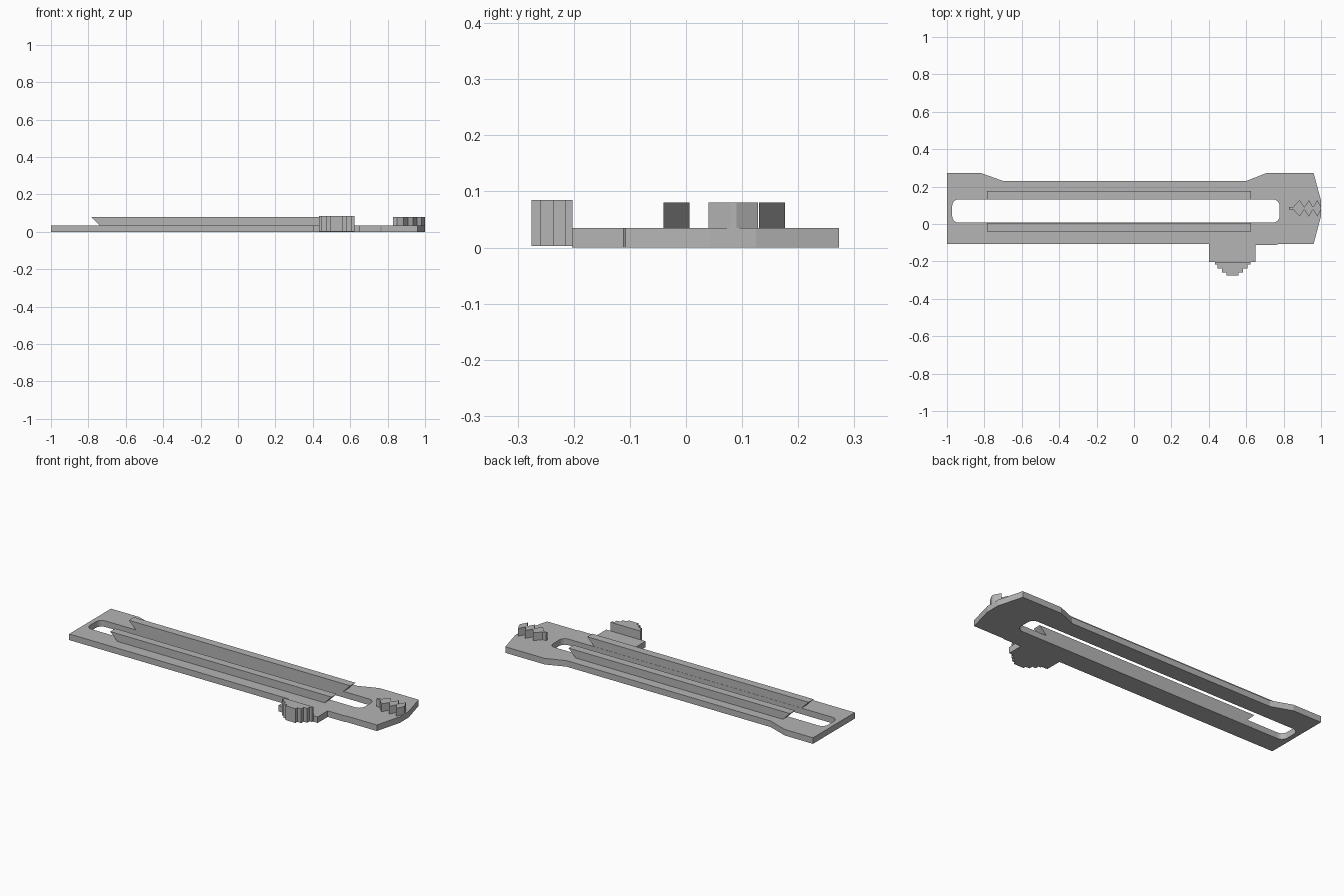
import bpy, bmesh, math
from mathutils import Vector

cube = bpy.data.objects.get("Cube")
if cube:
    bpy.data.objects.remove(cube, do_unlink=True)

# One plain grey for everything
grey = bpy.data.materials.new("plain_grey")
grey.use_nodes = True
colour = (0.46, 0.46, 0.46, 1)
grey.diffuse_color = colour
grey.node_tree.nodes["Principled BSDF"].inputs["Base Color"].default_value = colour


def finish(name, bm):
    bmesh.ops.recalc_face_normals(bm, faces=bm.faces)
    mesh = bpy.data.meshes.new(name)
    bm.to_mesh(mesh)
    bm.free()
    mesh.materials.append(grey)
    obj = bpy.data.objects.new(name, mesh)
    bpy.context.collection.objects.link(obj)
    return obj


def extrude_loops(name, loops, offset):
    """Fill closed 3D loops (outline first, then holes) and extrude by offset."""
    bm = bmesh.new()
    for loop in loops:
        vs = [bm.verts.new(p) for p in loop]
        for a, b in zip(vs, vs[1:] + vs[:1]):
            bm.edges.new((a, b))
    bmesh.ops.triangle_fill(bm, edges=bm.edges[:], use_beauty=True, normal=Vector(offset))
    result = bmesh.ops.extrude_face_region(bm, geom=bm.faces[:], use_keep_orig=True)
    moved = [g for g in result["geom"] if isinstance(g, bmesh.types.BMVert)]
    bmesh.ops.translate(bm, verts=moved, vec=offset)
    bmesh.ops.dissolve_limit(bm, angle_limit=0.001, verts=bm.verts[:], edges=bm.edges[:])
    return finish(name, bm)


def flat(points, z):
    return [(x, y, z) for x, y in points]


def rounded_rect(x0, x1, y0, y1, r, steps=5):
    points = []
    corners = [(x1 - r, y1 - r), (x0 + r, y1 - r), (x0 + r, y0 + r), (x1 - r, y0 + r)]
    for i, (cx, cy) in enumerate(corners):
        for k in range(steps + 1):
            a = math.pi / 2 * (i + k / steps)
            points.append((cx + r * math.cos(a), cy + r * math.sin(a)))
    return points


THICK, TOP = 0.035, 0.08

# Base plate with waisted back edge, blunt pointed end, thumb tab and long slot
outline = [(-1, -0.108), (0.40, -0.108), (0.40, -0.203), (0.65, -0.203),
           (0.65, -0.112), (0.76, -0.112), (0.77, -0.108), (0.96, -0.108),
           (1, 0.043), (1, 0.125), (0.96, 0.273), (0.71, 0.273),
           (0.60, 0.23), (-0.70, 0.23), (-0.82, 0.273), (-1, 0.273)]
slot = rounded_rect(-0.972, 0.778, 0.007, 0.132, 0.035)
extrude_loops("base_plate", [flat(outline, 0), flat(slot, 0)], (0, 0, THICK))

# Two rails beside the slot, with undercut ends
rail = [(-0.786, TOP), (0.625, TOP), (0.58, THICK), (-0.741, THICK)]
for name, y in (("front_rail", -0.04), ("back_rail", 0.13)):
    extrude_loops(name, [[(x, y, z) for x, z in rail]], (0, 0.046, 0))

# Toothed catch: a chain of three diamonds joined by narrow waists
middle = 0.084
half = [(0.828, 0.006), (0.85, 0.006), (0.885, 0.044), (0.91, 0.006), (0.935, 0.044),
        (0.957, 0.006), (0.98, 0.044), (1.0, 0.006)]
teeth = [(x, middle - w) for x, w in half] + [(x, middle + w) for x, w in reversed(half)]
extrude_loops("toothed_catch", [flat(teeth, THICK)], (0, 0, TOP - THICK))

# Stepped thumb grip
centre = 0.527
layers = [(0.095, -0.202, -0.216), (0.08, -0.216, -0.237),
          (0.057, -0.237, -0.259), (0.032, -0.259, -0.275)]
side = [(w, y) for w, back, front in layers for y in (back, front)]
grip = [(centre - w, y) for w, y in side] + [(centre + w, y) for w, y in reversed(side)]
extrude_loops("thumb_grip", [flat(grip, 0.003)], (0, 0, 0.082))
